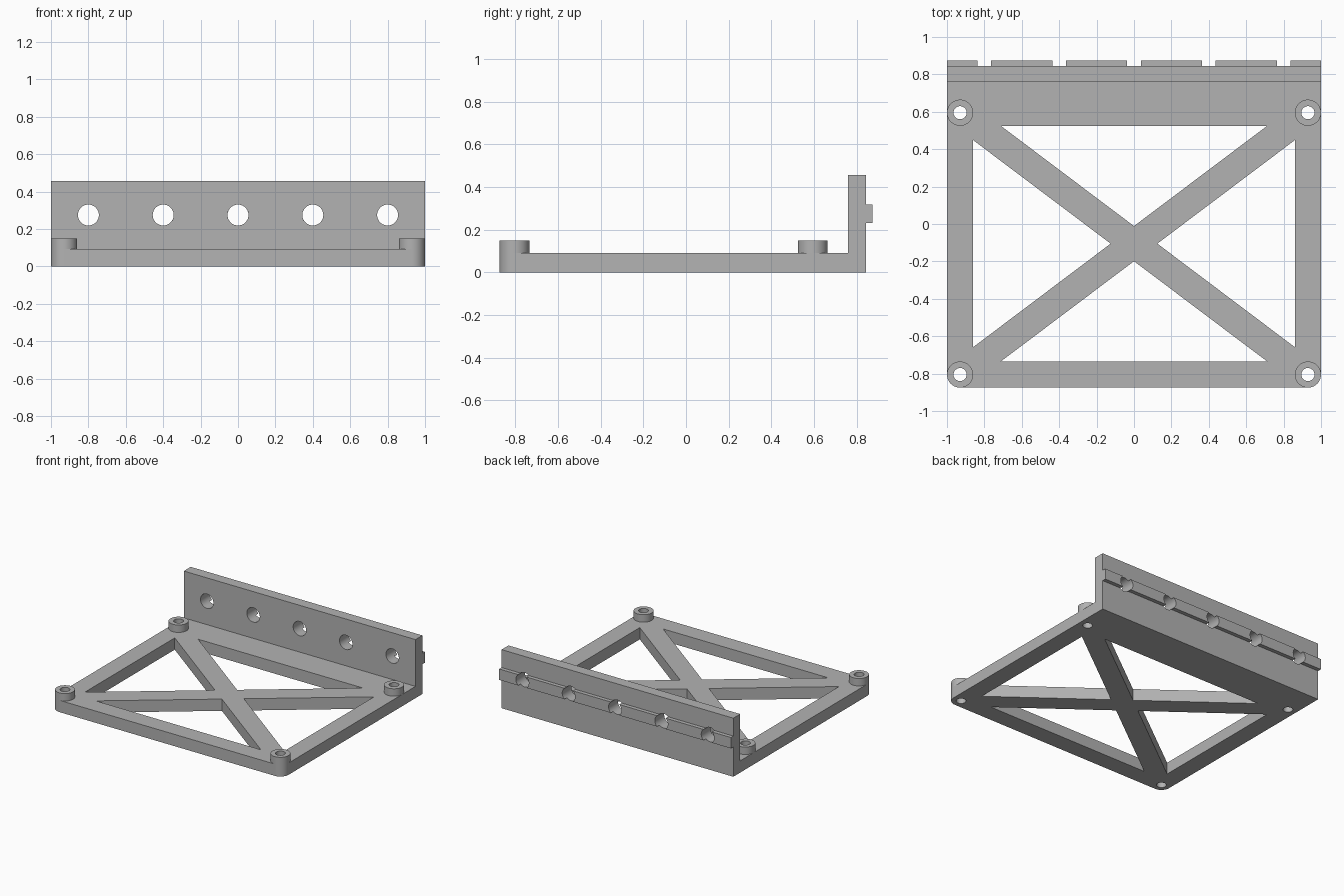
import bpy, bmesh, math
from mathutils import Vector

if "Cube" in bpy.data.objects:
    bpy.data.objects.remove(bpy.data.objects["Cube"])

grey = bpy.data.materials.new("grey plastic")
grey.diffuse_color = (0.45, 0.45, 0.45, 1)
grey.use_nodes = True
grey.node_tree.nodes["Principled BSDF"].inputs["Base Color"].default_value = grey.diffuse_color


def arc(cx, cy, r, a0, a1, n):
    """Points along an arc, angles in degrees, both ends included."""
    angles = [math.radians(a0 + (a1 - a0) * i / n) for i in range(n + 1)]
    return [(cx + r * math.cos(a), cy + r * math.sin(a)) for a in angles]


def circle(cx, cy, r, n=48):
    return arc(cx, cy, r, 0, 360, n)[:-1]


def slab(name, loops, lo, hi, upright=False):
    """Fill nested outlines and extrude from lo to hi (along z, or y if upright)."""
    bm = bmesh.new()
    for loop in loops:
        vs = [bm.verts.new((u, lo, v) if upright else (u, v, lo)) for u, v in loop]
        for i, v in enumerate(vs):
            bm.edges.new((vs[i - 1], v))
    axis = Vector((0, 1, 0)) if upright else Vector((0, 0, 1))
    bmesh.ops.triangle_fill(bm, edges=bm.edges[:], use_beauty=True, normal=axis)
    ext = bmesh.ops.extrude_face_region(bm, geom=bm.faces[:], use_keep_orig=True)
    top = [g for g in ext["geom"] if isinstance(g, bmesh.types.BMVert)]
    bmesh.ops.translate(bm, verts=top, vec=axis * (hi - lo))
    bmesh.ops.recalc_face_normals(bm, faces=bm.faces[:])
    mesh = bpy.data.meshes.new(name)
    bm.to_mesh(mesh)
    bm.free()
    mesh.materials.append(grey)
    ob = bpy.data.objects.new(name, mesh)
    bpy.context.collection.objects.link(ob)
    bpy.ops.object.select_all(action='DESELECT')
    ob.select_set(True)
    bpy.context.view_layer.objects.active = ob
    bpy.ops.object.shade_smooth_by_angle(angle=math.radians(30))
    return ob


# Main dimensions
BX, YF, YB = 0.93, -0.805, 0.595       # boss centres
R, HOLE = 0.07, 0.035                  # boss and screw hole radii
PLATE, BOSS, TOP = 0.092, 0.15, 0.457  # heights
W0, W1, RAIL = 0.76, 0.845, 0.875      # wall front, wall back, rail back
bosses = [(sx * BX, y) for sx in (-1, 1) for y in (YF, YB)]

# Base frame: rounded front corners, crossed diagonal struts
yc = (YF + YB) / 2
slope = (YB - YF) / (2 * BX)
dv = 0.075 * math.hypot(1, slope)      # vertical half width of a strut
half, side = (YB - YF) / 2 - R, BX - R
outline = (arc(-BX, YF, R, 180, 270, 12) + arc(BX, YF, R, 270, 360, 12)
           + [(1, W0), (-1, W0)])
windows = []
for s in (-1, 1):
    xe = (half - dv) / slope
    ye = side * slope - dv
    windows.append([(0, yc + s * dv), (xe, yc + s * half), (-xe, yc + s * half)])
    windows.append([(s * dv / slope, yc), (s * side, yc + ye), (s * side, yc - ye)])
slab("base_frame", [outline] + windows + [circle(x, y, HOLE) for x, y in bosses], 0, PLATE)

# Screw bosses
for x, y in bosses:
    slab("screw_boss", [circle(x, y, R), circle(x, y, HOLE)], PLATE, BOSS)

# Upright back wall with five holes
HZ, HR = 0.275, 0.056
xs = [-0.8, -0.4, 0, 0.4, 0.8]
slab("back_wall", [[(-1, 0), (1, 0), (1, TOP), (-1, TOP)]]
     + [circle(x, HZ, HR) for x in xs], W0, W1, True)

# Rail on the back, split by the holes
h = 0.0425
a = math.degrees(math.asin(h / HR))
for i in range(6):
    left = arc(xs[i - 1], HZ, HR, a, -a, 12) if i else [(-1, HZ + h), (-1, HZ - h)]
    right = (arc(xs[i], HZ, HR, 180 + a, 180 - a, 12) if i < 5
             else [(1, HZ - h), (1, HZ + h)])
    slab("rail_segment", [left + right], W1, RAIL, True)
